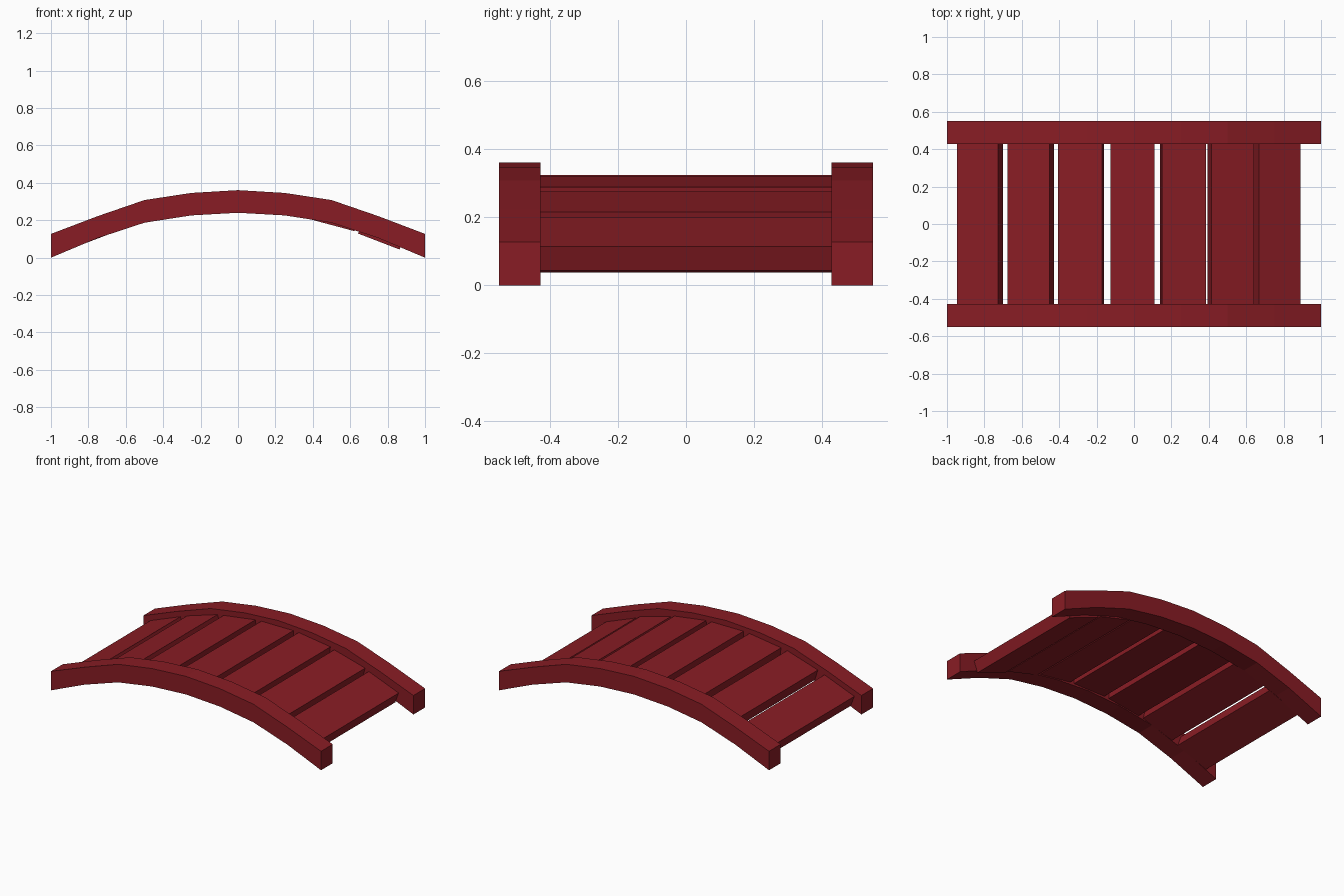
import bpy, bmesh
from math import radians, sin, cos

if "Cube" in bpy.data.objects:
    bpy.data.objects.remove(bpy.data.objects["Cube"])

red = bpy.data.materials.new("red_paint")
red.diffuse_color = (0.25, 0.012, 0.018, 1)
red.use_nodes = True
red.node_tree.nodes["Principled BSDF"].inputs["Base Color"].default_value = red.diffuse_color


def extrude_profile(name, pts, y0, y1):
    """Extrude an x-z outline along y."""
    bm = bmesh.new()
    face = bm.faces.new([bm.verts.new((x, y0, z)) for x, z in pts])
    res = bmesh.ops.extrude_face_region(bm, geom=[face])
    moved = [v for v in res["geom"] if isinstance(v, bmesh.types.BMVert)]
    bmesh.ops.translate(bm, vec=(0, y1 - y0, 0), verts=moved)
    bmesh.ops.recalc_face_normals(bm, faces=bm.faces)
    me = bpy.data.meshes.new(name)
    bm.to_mesh(me)
    bm.free()
    me.materials.append(red)
    ob = bpy.data.objects.new(name, me)
    bpy.context.collection.objects.link(ob)
    return ob


# Arched side rails: (x, bottom z, top z) for one half, mirrored in x
half = [(0, 0.24, 0.361), (0.25, 0.226, 0.346), (0.5, 0.187, 0.308),
        (0.75, 0.105, 0.222), (1, 0.0, 0.127)]
stations = [(-x, b, t) for x, b, t in half[:0:-1]] + half
outline = [(x, b) for x, b, t in stations] + [(x, t) for x, b, t in stations[::-1]]
extrude_profile("front_rail", outline, -0.55, -0.427)
extrude_profile("back_rail", outline, 0.427, 0.55)

# Deck planks: (x, z) of the top centre and downward tilt towards +x
W, T = 0.237, 0.0757
planks = [(-0.837, 0.150, -21), (-0.564, 0.246, -17), (-0.288, 0.304, -8),
          (-0.008, 0.3235, 0), (0.268, 0.305, 8), (0.528, 0.2455, 15),
          (0.780, 0.157, 21)]
for i, (cx, cz, deg) in enumerate(planks, 1):
    s, c = sin(radians(deg)), cos(radians(deg))
    pts = [(cx + u * c + v * s, cz - u * s + v * c)
           for u, v in ((-W / 2, -T), (W / 2, -T), (W / 2, 0), (-W / 2, 0))]
    extrude_profile(f"deck_plank_{i}", pts, -0.43, 0.43)
